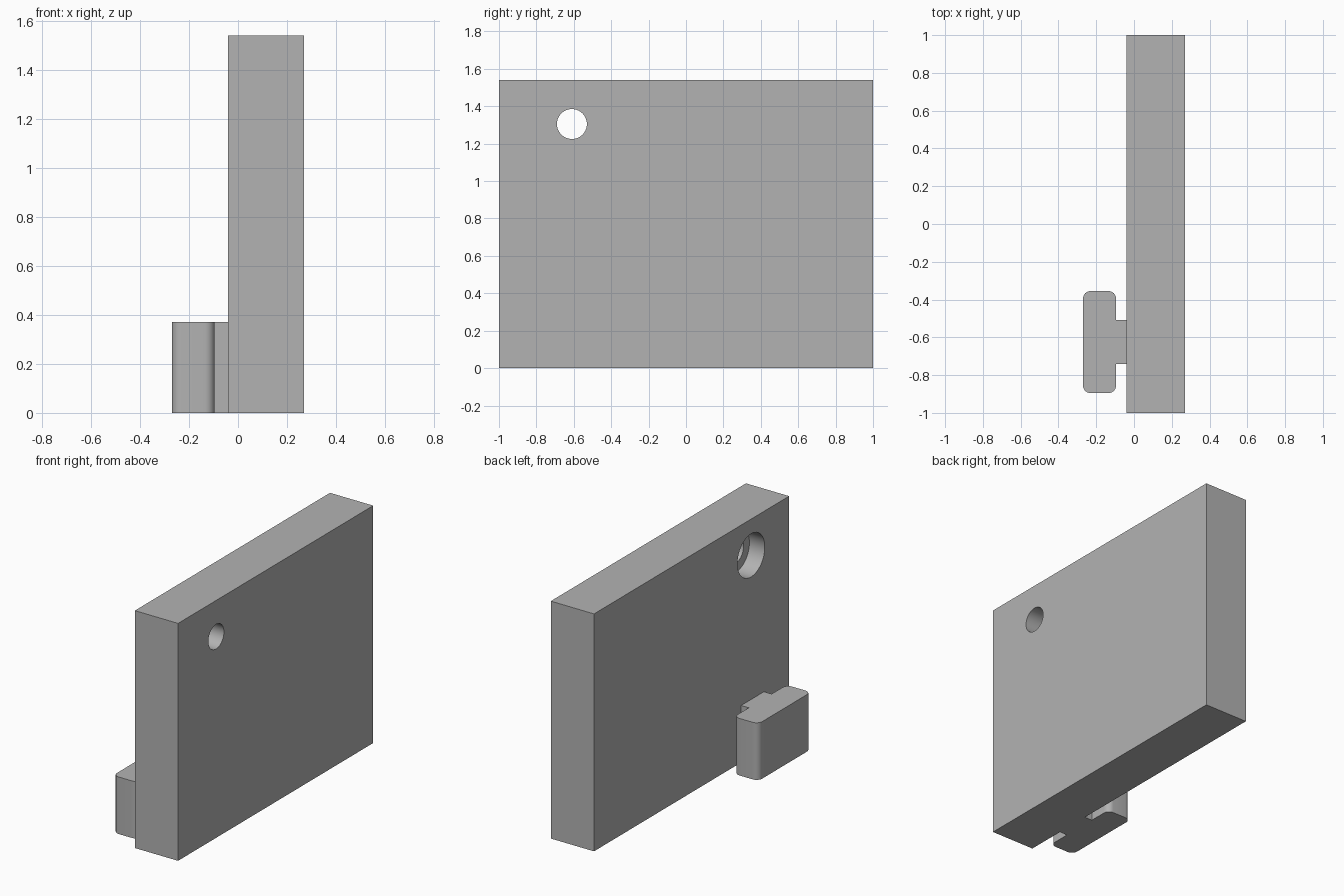
import bpy, bmesh, math
from mathutils import Matrix, Vector

cube = bpy.data.objects.get("Cube")
if cube:
    bpy.data.objects.remove(cube, do_unlink=True)

grey = bpy.data.materials.new("plain grey")
grey.use_nodes = True
colour = (0.45, 0.45, 0.45, 1)
grey.diffuse_color = colour
grey.node_tree.nodes["Principled BSDF"].inputs["Base Color"].default_value = colour


def add_object(name, bm):
    bmesh.ops.recalc_face_normals(bm, faces=bm.faces)
    mesh = bpy.data.meshes.new(name)
    bm.to_mesh(mesh)
    bm.free()
    mesh.materials.append(grey)
    obj = bpy.data.objects.new(name, mesh)
    bpy.context.collection.objects.link(obj)
    return obj


def activate(obj):
    bpy.ops.object.select_all(action='DESELECT')
    obj.select_set(True)
    bpy.context.view_layer.objects.active = obj


def extrude_profile(points, height):
    bm = bmesh.new()
    face = bm.faces.new([bm.verts.new((x, y, 0)) for x, y in points])
    result = bmesh.ops.extrude_face_region(bm, geom=[face])
    top = [v for v in result["geom"] if isinstance(v, bmesh.types.BMVert)]
    bmesh.ops.translate(bm, verts=top, vec=(0, 0, height))
    return bm


def drill(target, radius, x0, x1, y, z):
    # Round hole along x
    bm = bmesh.new()
    place = Matrix.Translation(((x0 + x1) / 2, y, z)) @ Matrix.Rotation(math.pi / 2, 4, 'Y')
    bmesh.ops.create_cone(bm, cap_ends=True, segments=64, radius1=radius,
                          radius2=radius, depth=x1 - x0, matrix=place)
    cutter = add_object("hole_cutter", bm)
    cutter.hide_render = True
    mod = target.modifiers.new("hole", 'BOOLEAN')
    mod.operation = 'DIFFERENCE'
    mod.solver = 'EXACT'
    mod.object = cutter
    activate(target)
    bpy.ops.object.modifier_apply(modifier=mod.name)
    bpy.data.objects.remove(cutter, do_unlink=True)


# Upright slab with a stepped hole
inner, outer = -0.04, 0.27
slab = add_object("slab", extrude_profile(
    [(inner, -1), (outer, -1), (outer, 1), (inner, 1)], 1.54))
drill(slab, 0.14, inner - 0.1, inner + 0.11, -0.61, 1.305)
drill(slab, 0.08, inner - 0.1, outer + 0.1, -0.61, 1.305)

# T-shaped tab: narrow stem and wide head with rounded corners
mid, stem, half = -0.625, 0.117, 0.27
neck, tip = -0.095, -0.27
side = [(inner, stem), (neck, stem), (neck, half), (tip, half)]
profile = [(x, mid + w) for x, w in side] + [(x, mid - w) for x, w in reversed(side)]
bm = extrude_profile(profile, 0.37)
corners = [e for e in bm.edges
           if abs(e.verts[0].co.z - e.verts[1].co.z) > 0.1
           and abs(e.verts[0].co.y - mid) > 0.2]
bmesh.ops.bevel(bm, geom=corners, offset=0.04, segments=8, profile=0.5, affect='EDGES')
tab = add_object("t_shaped_tab", bm)

# Smooth the round walls, keep sharp edges
for obj in (slab, tab):
    activate(obj)
    bpy.ops.object.shade_smooth_by_angle(angle=math.radians(30))
